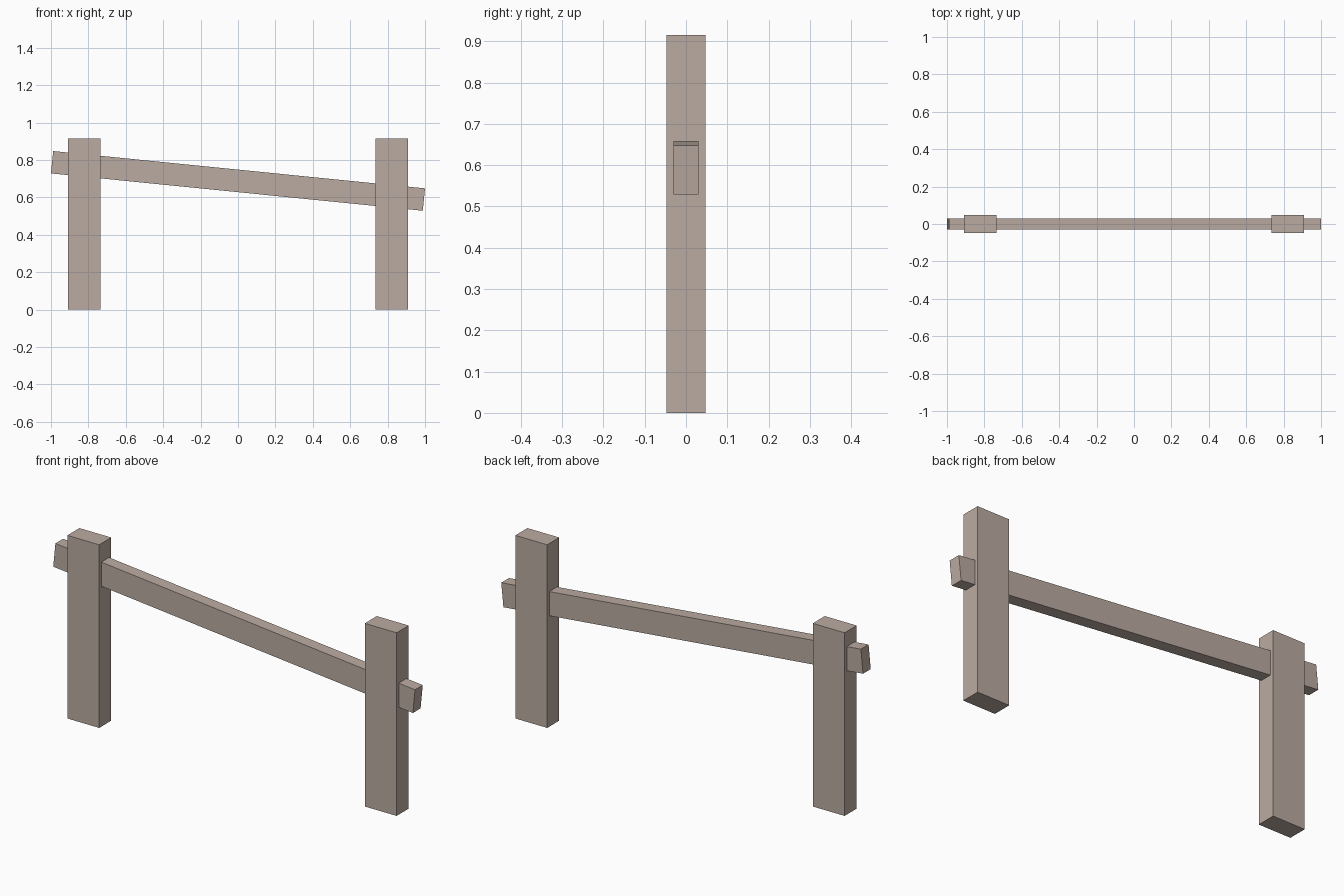
import bpy
import math

if "Cube" in bpy.data.objects:
    bpy.data.objects.remove(bpy.data.objects["Cube"])

wood = bpy.data.materials.new("weathered_wood")
wood.diffuse_color = (0.50, 0.41, 0.36, 1.0)
wood.use_nodes = True
wood.node_tree.nodes["Principled BSDF"].inputs["Base Color"].default_value = wood.diffuse_color


def box(name, size, location, tilt=0.0):
    bpy.ops.mesh.primitive_cube_add(size=1, location=location)
    ob = bpy.context.object
    ob.name = name
    ob.scale = size
    bpy.ops.object.transform_apply(location=False, rotation=False, scale=True)
    ob.rotation_euler.y = tilt
    ob.data.materials.append(wood)
    return ob


# Upright posts
POST_H = 0.915
for side, name in ((-1, "left_post"), (1, "right_post")):
    box(name, (0.176, 0.095, POST_H), (side * 0.822, 0, POST_H / 2))

# Sloping rail running through both posts, lower on the right
box("sloping_rail", (1.998, 0.061, 0.12), (0, 0, 0.688), math.radians(5.73))
